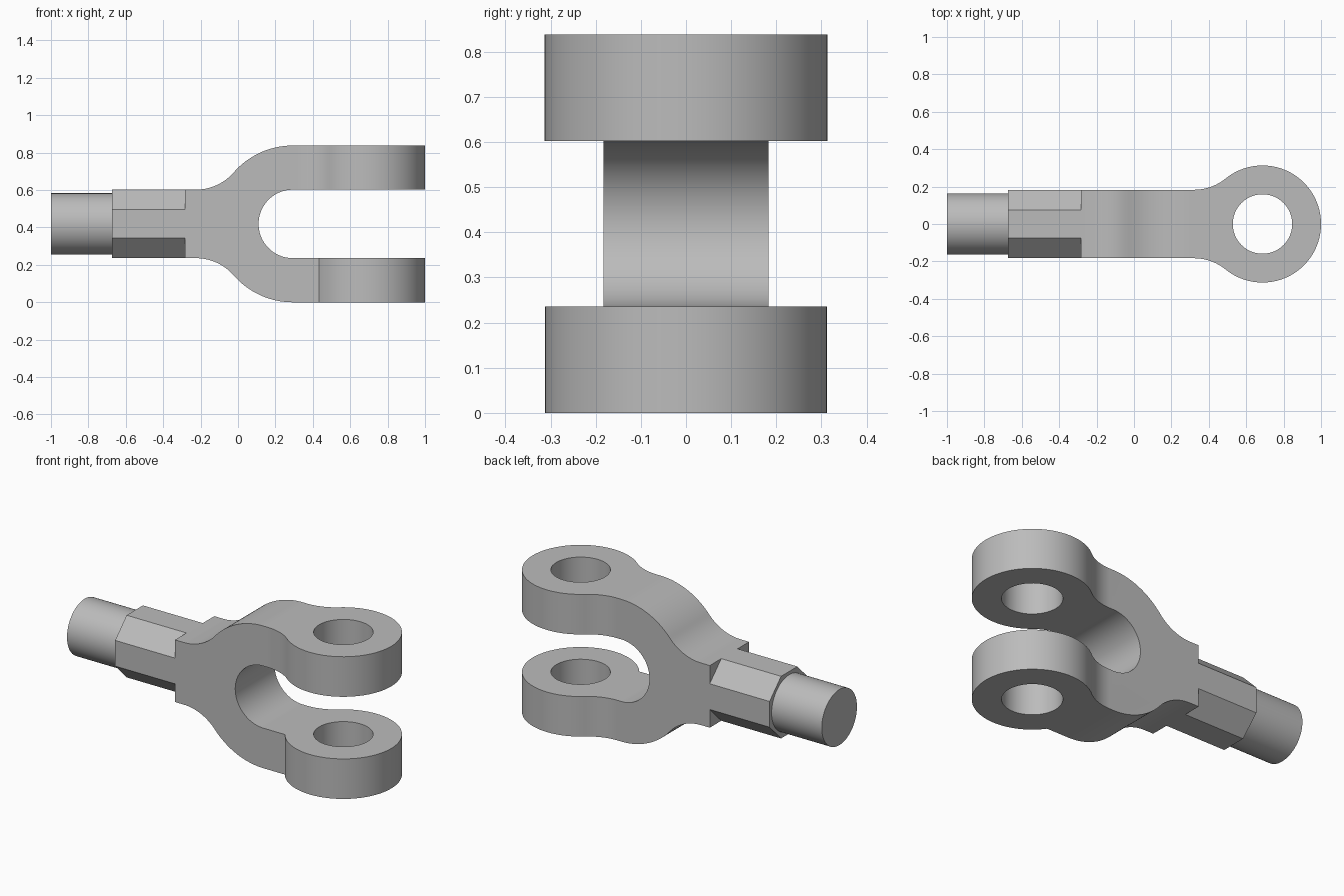
import bpy, bmesh
from math import sin, cos, pi, radians, sqrt, atan2
from mathutils import Vector

cube = bpy.data.objects.get("Cube")
if cube:
    bpy.data.objects.remove(cube, do_unlink=True)

MID = 0.419       # height of the centre line, also the fork's outer radius
HALF = 0.183      # half width of the square shank and of the fork gap
FILLET = 0.27
BEND_X = 0.293    # centre of the fork bend
EYE_X, EYE_R, HOLE_R = 0.687, 0.313, 0.159
SHANK_X, NECK_X = -0.283, -0.673

steel = bpy.data.materials.new("grey steel")
steel.use_nodes = True
colour = (0.50, 0.50, 0.50, 1)
steel.diffuse_color = colour
steel.node_tree.nodes["Principled BSDF"].inputs["Base Color"].default_value = colour


def arc(cx, cy, r, a, b, n=24):
    return [(cx + r * cos(a + (b - a) * i / n), cy + r * sin(a + (b - a) * i / n))
            for i in range(n + 1)]


def blend(cx, r):
    """Fillet from the straight side to a circle at cx; also the angle where it meets."""
    dx = sqrt((r + FILLET) ** 2 - (HALF + FILLET) ** 2)
    meet = atan2(HALF + FILLET, -dx)
    return arc(cx - dx, HALF + FILLET, FILLET, -pi / 2, meet - pi, 16), meet


def prism(name, outline, axis, lo, hi, caps=(True, True)):
    """Extrude a 2D outline along an axis; either end may be left open."""
    place = {"x": lambda u, v, w: (w, u, v),
             "y": lambda u, v, w: (u, w, v),
             "z": lambda u, v, w: (u, v, w)}[axis]
    bm = bmesh.new()
    rings = [[bm.verts.new(place(u, v, w)) for u, v in outline] for w in (lo, hi)]
    n = len(outline)
    for i in range(n):
        j = (i + 1) % n
        bm.faces.new((rings[0][i], rings[0][j], rings[1][j], rings[1][i]))
    ends = [bm.faces.new(ring) for ring in rings]
    bmesh.ops.recalc_face_normals(bm, faces=bm.faces)
    hidden = [f for f, keep in zip(ends, caps) if not keep]
    bmesh.ops.delete(bm, geom=hidden, context='FACES_ONLY')
    mesh = bpy.data.meshes.new(name)
    bm.to_mesh(mesh)
    bm.free()
    obj = bpy.data.objects.new(name, mesh)
    bpy.context.collection.objects.link(obj)
    return obj


def cut(obj, tool, operation):
    mod = obj.modifiers.new("cut", 'BOOLEAN')
    mod.operation, mod.solver, mod.object = operation, 'EXACT', tool
    graph = bpy.context.evaluated_depsgraph_get()
    mesh = bpy.data.meshes.new_from_object(obj.evaluated_get(graph))
    obj.modifiers.clear()
    obj.data = mesh
    bpy.data.objects.remove(tool, do_unlink=True)


def finish(obj):
    obj.location.z = MID
    obj.data.materials.clear()
    obj.data.materials.append(steel)
    bpy.ops.object.select_all(action='DESELECT')
    obj.select_set(True)
    bpy.context.view_layer.objects.active = obj
    bpy.ops.object.shade_smooth_by_angle(angle=radians(30))
    mod = obj.modifiers.new("even shading", 'WEIGHTED_NORMAL')
    mod.keep_sharp = True


def fork_half(side, front_fillet):
    """Side profile of one prong, trimmed to its eye-shaped plan and drilled."""
    curve, meet = blend(BEND_X, MID)
    profile = [(SHANK_X, 0), (SHANK_X, HALF)] + curve
    profile += arc(BEND_X, 0, MID, meet, pi / 2)[1:]
    profile += [(1.1, MID), (1.1, HALF)]
    profile += arc(BEND_X, 0, HALF, pi / 2, pi)
    half = prism("fork", [(x, z * side) for x, z in profile], "y", -0.5, 0.5)

    curve, meet = blend(EYE_X, EYE_R)
    corner = pi - math_asin(HALF / EYE_R)
    front_end = meet if front_fillet else corner
    plan = [(-0.5, HALF)] + curve
    plan += arc(EYE_X, 0, EYE_R, meet, -front_end, 72)[1:]
    if front_fillet:
        plan += [(x, -y) for x, y in reversed(curve)][1:]
    plan.append((-0.5, -HALF))
    cut(half, prism("plan_cutter", plan, "z", -0.6, 0.6), 'INTERSECT')
    hole = arc(EYE_X, 0, HOLE_R, 0, 2 * pi, 48)[:-1]
    cut(half, prism("hole_cutter", hole, "z", -0.7, 0.7), 'DIFFERENCE')
    return half


def math_asin(v):
    return atan2(v, sqrt(1 - v * v))


# Fork: two prongs welded along the centre plane, the lower one with a sharp front corner
upper = fork_half(1, True)
lower = fork_half(-1, False)
bm = bmesh.new()
bm.from_mesh(upper.data)
bm.from_mesh(lower.data)
inner = [f for f in bm.faces if all(abs(v.co.z) < 1e-4 for v in f.verts)]
bmesh.ops.delete(bm, geom=inner, context='FACES')
bmesh.ops.remove_doubles(bm, verts=bm.verts, dist=1e-4)
bmesh.ops.recalc_face_normals(bm, faces=bm.faces)
bm.to_mesh(upper.data)
bm.free()
bpy.data.objects.remove(lower, do_unlink=True)
upper.name = "fork"
finish(upper)

# Octagonal wrench section
octagon = arc(0, 0, HALF / cos(pi / 8), pi / 8, 2 * pi + pi / 8, 8)[:-1]
finish(prism("octagonal_neck", octagon, "x", NECK_X, SHANK_X, (True, False)))

# Round end rod
circle = arc(0, 0, 0.164, 0, 2 * pi, 64)[:-1]
finish(prism("round_rod", circle, "x", -1.0, NECK_X, (True, False)))
